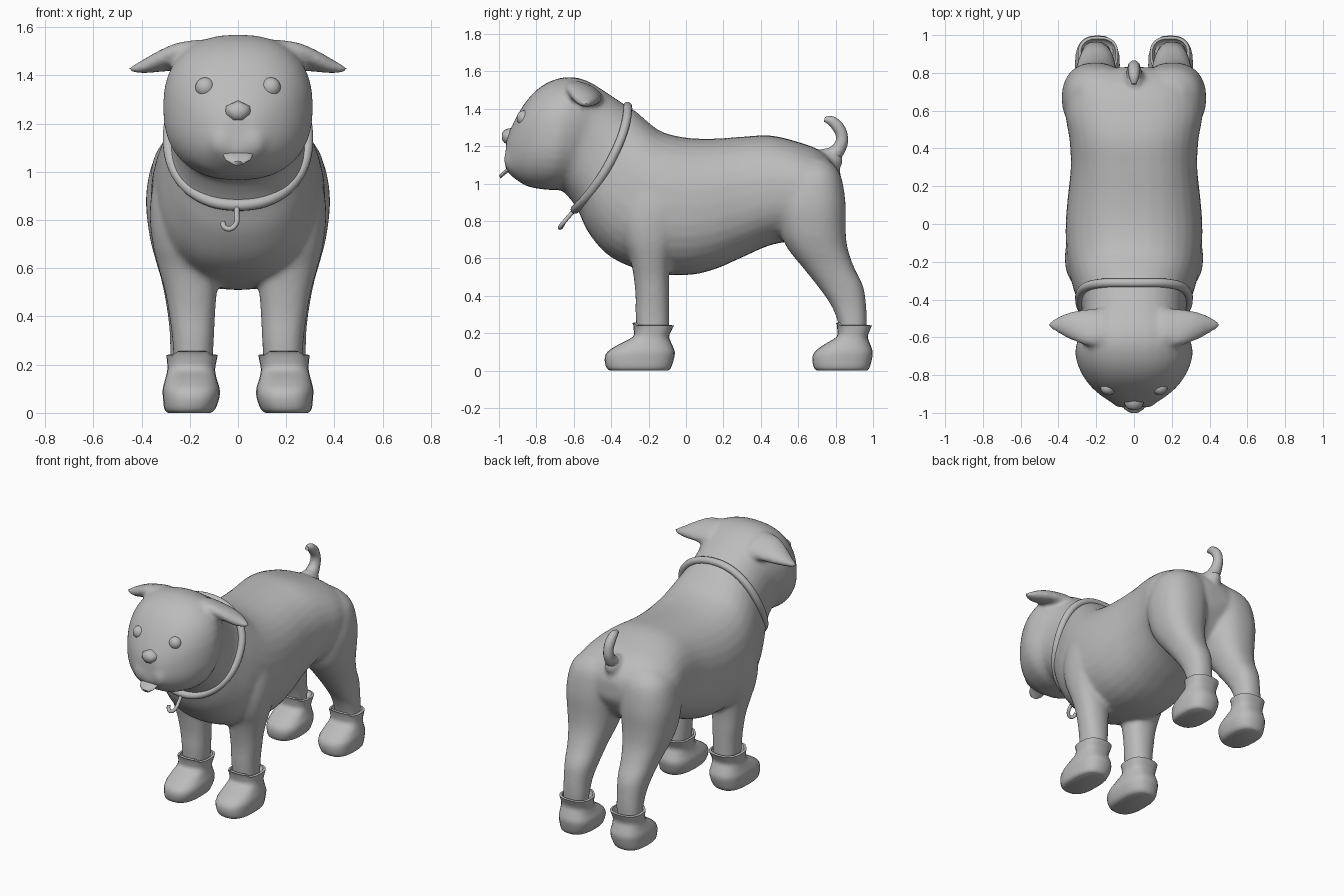
import bpy, bmesh, math
from mathutils import Vector, Matrix

cube = bpy.data.objects.get("Cube")
if cube:
    bpy.data.objects.remove(cube)

grey = bpy.data.materials.new("plain grey")
grey.use_nodes = True
grey.diffuse_color = (0.5, 0.5, 0.5, 1)
grey.node_tree.nodes["Principled BSDF"].inputs["Base Color"].default_value = (0.5, 0.5, 0.5, 1)


def finish(name, data):
    """Link data as an object with the shared material."""
    ob = bpy.data.objects.new(name, data)
    bpy.context.collection.objects.link(ob)
    data.materials.append(grey)
    return ob


def mesh_object(name, bm, angle=60):
    bmesh.ops.recalc_face_normals(bm, faces=bm.faces)
    me = bpy.data.meshes.new(name)
    bm.to_mesh(me)
    bm.free()
    ob = finish(name, me)
    bpy.ops.object.select_all(action='DESELECT')
    ob.select_set(True)
    bpy.context.view_layer.objects.active = ob
    bpy.ops.object.shade_smooth_by_angle(angle=math.radians(angle))
    return ob


def refine(rows, steps=4):
    """Catmull-Rom interpolation between section rows."""
    out = []
    for i in range(len(rows) - 1):
        a, b, c, d = (rows[max(0, min(len(rows) - 1, i + k))] for k in (-1, 0, 1, 2))
        for s in range(steps):
            t = s / steps
            out.append([q + t / 2 * (r - p + t * (2 * p - 5 * q + 4 * r - w + t * (3 * (q - r) + w - p)))
                        for p, q, r, w in zip(a, b, c, d)])
    return out + [rows[-1]]


def ring(c, u, v, n=2.4, segs=32):
    """Rounded cross-section spanned by half-axes u and v."""
    def f(k):
        return math.copysign(abs(k) ** (2 / n), k)
    c, u, v = Vector(c), Vector(u), Vector(v)
    return [c + u * f(math.cos(a)) + v * f(math.sin(a))
            for a in (2 * math.pi * i / segs for i in range(segs))]


def loft(bm, rings):
    loops = [[bm.verts.new(p) for p in r] for r in rings]
    for a, b in zip(loops, loops[1:]):
        for i in range(len(a)):
            j = (i + 1) % len(a)
            bm.faces.new((a[i], a[j], b[j], b[i]))
    bm.faces.new(loops[0])
    bm.faces.new(loops[-1])


def spine_ring(row, n=2.35):
    """Section from its top point, bottom point and half width."""
    yt, zt, yb, zb, w = row
    return ring((0, (yt + yb) / 2, (zt + zb) / 2), (w, 0, 0), (0, (yt - yb) / 2, (zt - zb) / 2), n)


def level_ring(row, side, n=2.3, segs=32):
    """Horizontal section from height, y range and x range."""
    z, y0, y1, x0, x1 = row
    return ring((side * (x0 + x1) / 2, (y0 + y1) / 2, z), ((x1 - x0) / 2, 0, 0), (0, (y1 - y0) / 2, 0), n, segs)


def ball(bm, c, r):
    m = Matrix.Translation(c) @ Matrix.Diagonal((*r, 1))
    bmesh.ops.create_uvsphere(bm, u_segments=24, v_segments=16, radius=1, matrix=m)


def tube(name, pts, depth, cyclic=False):
    """Bevelled curve; each point is x, y, z, radius factor."""
    cu = bpy.data.curves.new(name, 'CURVE')
    cu.dimensions = '3D'
    cu.bevel_depth = depth
    cu.bevel_resolution = 4
    cu.resolution_u = 6
    cu.use_fill_caps = True
    sp = cu.splines.new('BEZIER')
    sp.bezier_points.add(len(pts) - 1)
    sp.use_cyclic_u = cyclic
    for bp, p in zip(sp.bezier_points, pts):
        bp.co = p[:3]
        bp.radius = p[3]
        bp.handle_left_type = bp.handle_right_type = 'AUTO'
    return finish(name, cu)


# Body, neck and head from rump to muzzle
spine = [
    (.83, 1.04, .83, .92, .08), (.80, 1.10, .80, .86, .19), (.72, 1.175, .72, .75, .33),
    (.60, 1.222, .60, .70, .365), (.45, 1.257, .45, .67, .342), (.30, 1.25, .30, .605, .335),
    (.15, 1.24, .15, .54, .35), (0, 1.245, 0, .51, .362), (-.13, 1.277, -.20, .525, .357),
    (-.21, 1.335, -.40, .605, .33), (-.27, 1.387, -.52, .735, .295), (-.31, 1.41, -.585, .87, .272),
    (-.43, 1.49, -.655, .955, .268), (-.53, 1.55, -.69, .965, .295), (-.63, 1.57, -.73, .965, .312),
    (-.73, 1.545, -.79, .972, .292), (-.81, 1.49, -.85, .985, .253), (-.875, 1.41, -.90, 1.015, .2),
    (-.93, 1.31, -.945, 1.05, .13), (-.96, 1.24, -.968, 1.09, .07)]
front_leg = [
    (.15, -.26, -.09, .11, .265), (.3, -.27, -.09, .10, .272), (.4, -.27, -.09, .095, .285),
    (.5, -.28, -.09, .088, .302), (.6, -.30, -.08, .08, .33), (.7, -.34, -.04, .06, .354),
    (.82, -.36, 0, .05, .366), (.95, -.34, 0, .05, .352), (1.07, -.28, -.05, .10, .3)]
rear_leg = [
    (.15, .83, .96, .13, .28), (.25, .815, .967, .12, .282), (.35, .775, .963, .115, .285),
    (.45, .705, .948, .10, .298), (.55, .625, .9, .085, .318), (.65, .545, .865, .06, .347),
    (.75, .50, .854, .04, .37), (.9, .48, .853, .02, .382), (1.05, .52, .825, .01, .35),
    (1.13, .58, .76, .05, .27)]
# Ear rows: x, back y, front y, top z, bottom z, droop of the back edge
ear = [
    (.14, -.44, -.64, 1.54, 1.43, .035), (.24, -.45, -.645, 1.528, 1.43, .03),
    (.32, -.46, -.62, 1.50, 1.418, .015), (.39, -.485, -.585, 1.463, 1.408, 0),
    (.45, -.52, -.55, 1.43, 1.410, 0)]

bm = bmesh.new()
loft(bm, [spine_ring(r) for r in refine(spine)])
# Tail root
ball(bm, (0, .765, 1.125), (.055, .075, .07))
for s in (1, -1):
    for leg in (front_leg, rear_leg):
        loft(bm, [level_ring(r, s) for r in refine(leg)])
    loft(bm, [ring((s * x, (a + b) / 2, (t + l) / 2), (0, (a - b) / 2, -d), (s * .01, 0, (t - l) / 2), 2)
              for x, a, b, t, l, d in refine(ear)])
    # Jowls
    ball(bm, (s * .062, -.895, 1.128), (.074, .08, .085))
body = mesh_object("body", bm)
rm = body.modifiers.new("blend", 'REMESH')
rm.mode = 'VOXEL'
rm.voxel_size = .013
rm.use_smooth_shade = True
sm = body.modifiers.new("soften", 'SMOOTH')
sm.factor = .5
sm.iterations = 12

# Boots with open cuffs
boot = [
    (0, -.405, -.095, .115, .29), (.015, -.425, -.08, .095, .305), (.06, -.435, -.065, .078, .311),
    (.10, -.42, -.06, .076, .312), (.14, -.36, -.075, .088, .302), (.18, -.285, -.09, .095, .293),
    (.22, -.28, -.075, .088, .295), (.24, -.288, -.065, .084, .297)]
cuff = [(.243, -.275, -.08, .097, .282), (.2, -.26, -.1, .11, .27)]
for s, side in ((1, "left"), (-1, "right")):
    for place in ("front", "rear"):
        rows = refine(boot, 3) + cuff
        if place == "rear":
            rows = [(z, .998 + .86 * (a + .06), .998 + .86 * (b + .06), c, d) for z, a, b, c, d in rows]
        bm = bmesh.new()
        loft(bm, [level_ring(r, s, 2.6, 24) for r in rows])
        # Raised scallop on the middle of the cuff front
        for v in bm.verts:
            if v.co.z > .225 and v.co.y < rows[-2][1] + .05 and abs(abs(v.co.x) - .19) < .07:
                v.co.z += .014
        mesh_object(f"{place}_{side}_boot", bm, 70)

    # Eyes
    bm = bmesh.new()
    ball(bm, (s * .136, -.867, 1.35), (.041, .038, .041))
    mesh_object(f"{side}_eye", bm)

# Nose: a small soft-edged wedge with a pointed top
bm = bmesh.new()
loft(bm, [[Vector((x * k, y, 1.25 + z * k)) for x, z in
           ((0, .045), (.05, .022), (.052, -.01), (.02, -.04), (-.02, -.04), (-.052, -.01), (-.05, .022))]
          for y, k in ((-.90, 1.05), (-.95, 1), (-.972, .8), (-.984, .4))])
mesh_object("nose", bm, 80)

# Tongue
bm = bmesh.new()
loft(bm, [ring((0, y, z), (w, 0, 0), (0, -.005, .009), 2, 16) for y, z, w in
          ((-.91, 1.085, .06), (-.955, 1.07, .062), (-.98, 1.05, .052), (-.996, 1.035, .025))])
mesh_object("tongue", bm)

# Collar bowed back at the sides, and hook-shaped tag
collar = spine_ring((-.312, 1.412, -.593, .862, .288), 2.2)
tube("collar", [(p.x, p.y + .7 * p.x ** 2, p.z, 1) for p in collar], .024, True)
tube("collar_tag", [(-.005, -.592, .865, 1), (-.005, -.63, .82, 1), (-.008, -.66, .785, 1),
                    (-.032, -.675, .764, 1), (-.056, -.665, .77, 1), (-.064, -.655, .79, 1)], .011)

# Curled tail
tube("tail", [(0, .70, 1.10, 1.8), (0, .775, 1.145, 1.4), (0, .825, 1.20, 1.05), (0, .833, 1.255, .95),
              (0, .81, 1.305, .95), (0, .775, 1.335, .8), (0, .74, 1.343, .4)], .033)
